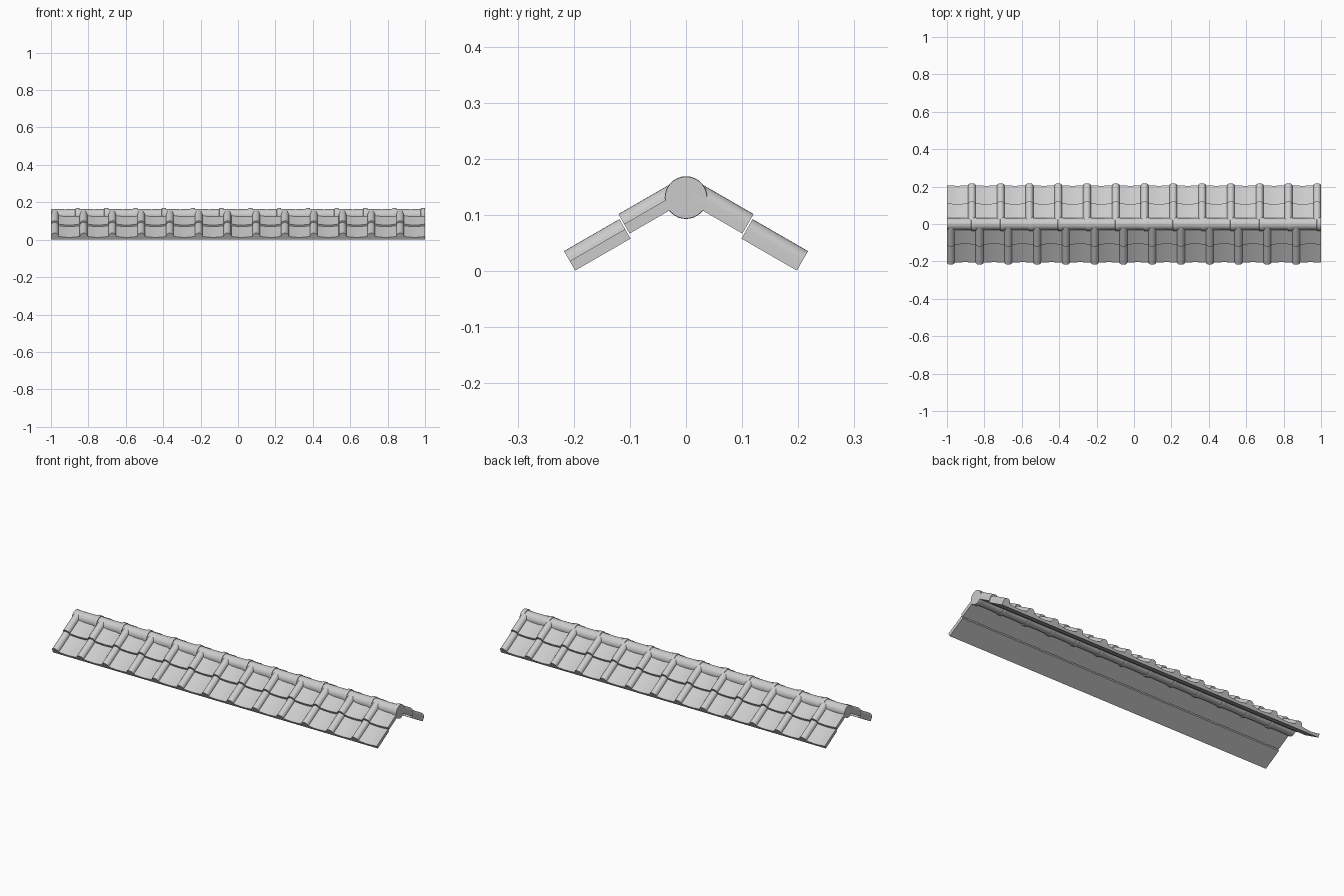
import bpy, bmesh
from math import sin, cos, pi, radians

if "Cube" in bpy.data.objects:
    bpy.data.objects.remove(bpy.data.objects["Cube"])

COUNT = 13
PITCH = 2.0 / COUNT
SLOPE = radians(30)
LENGTH = 0.114


def finish(name, bm, loc, rot=(0, 0, 0)):
    bmesh.ops.recalc_face_normals(bm, faces=bm.faces)
    me = bpy.data.meshes.new(name)
    bm.to_mesh(me)
    bm.free()
    ob = bpy.data.objects.new(name, me)
    bpy.context.collection.objects.link(ob)
    ob.location, ob.rotation_euler = loc, rot
    bpy.ops.object.select_all(action='DESELECT')
    ob.select_set(True)
    bpy.context.view_layer.objects.active = ob
    bpy.ops.object.shade_smooth_by_angle(angle=radians(35))
    # repeat along the roof
    arr = ob.modifiers.new("Repeat", 'ARRAY')
    arr.count = COUNT
    arr.use_relative_offset = False
    arr.use_constant_offset = True
    arr.constant_offset_displace = (PITCH, 0, 0)
    return ob


# tile section: rounded roll at one side, shallow dished pan beside it
def tile_profile():
    r = 0.0205
    pts = [(0, 0)]
    for i in range(13):
        a = pi - pi * i / 12
        pts.append((r + r * cos(a), 0.0195 + r * sin(a)))
    x0 = 2 * r
    for i in range(1, 11):
        t = i / 10
        pts.append((x0 + (PITCH - x0) * t, 0.0195 - 0.006 * sin(pi * t)))
    pts.append((PITCH, 0))
    return pts


def tile_row(name, loc, turn):
    bm = bmesh.new()
    face = bm.faces.new([bm.verts.new((x, 0, z)) for x, z in tile_profile()])
    ext = bmesh.ops.extrude_face_region(bm, geom=[face], use_keep_orig=True)
    moved = [v for v in ext["geom"] if isinstance(v, bmesh.types.BMVert)]
    bmesh.ops.translate(bm, verts=moved, vec=(0, LENGTH, 0))
    finish(name, bm, loc, (SLOPE, 0, turn))


# two overlapping rows on each slope
for side, s, turn in (("front", -1, 0), ("back", 1, pi)):
    tile_row(side + "_lower_tiles", (s, s * 0.1975, 0.001), turn)
    tile_row(side + "_upper_tiles", (s, s * 0.1005, 0.067), turn)

# ridge cap: gently waisted tube with a rounded collar at one end
P = PITCH
profile = [(0, 0.0335), (P * 0.25, 0.0322), (P * 0.5, 0.0318), (P * 0.75, 0.0324),
           (P - 0.024, 0.0335), (P - 0.0225, 0.0365), (P - 0.019, 0.038),
           (P - 0.004, 0.038), (P, 0.0372)]
N = 32
bm = bmesh.new()
rings = [[bm.verts.new((x, r * cos(2 * pi * k / N), r * sin(2 * pi * k / N)))
          for k in range(N)] for x, r in profile]
for a, b in zip(rings, rings[1:]):
    for k in range(N):
        j = (k + 1) % N
        bm.faces.new((a[k], a[j], b[j], b[k]))
bm.faces.new(rings[0])
bm.faces.new(rings[-1])
finish("ridge_caps", bm, (-1, 0, 0.131))
